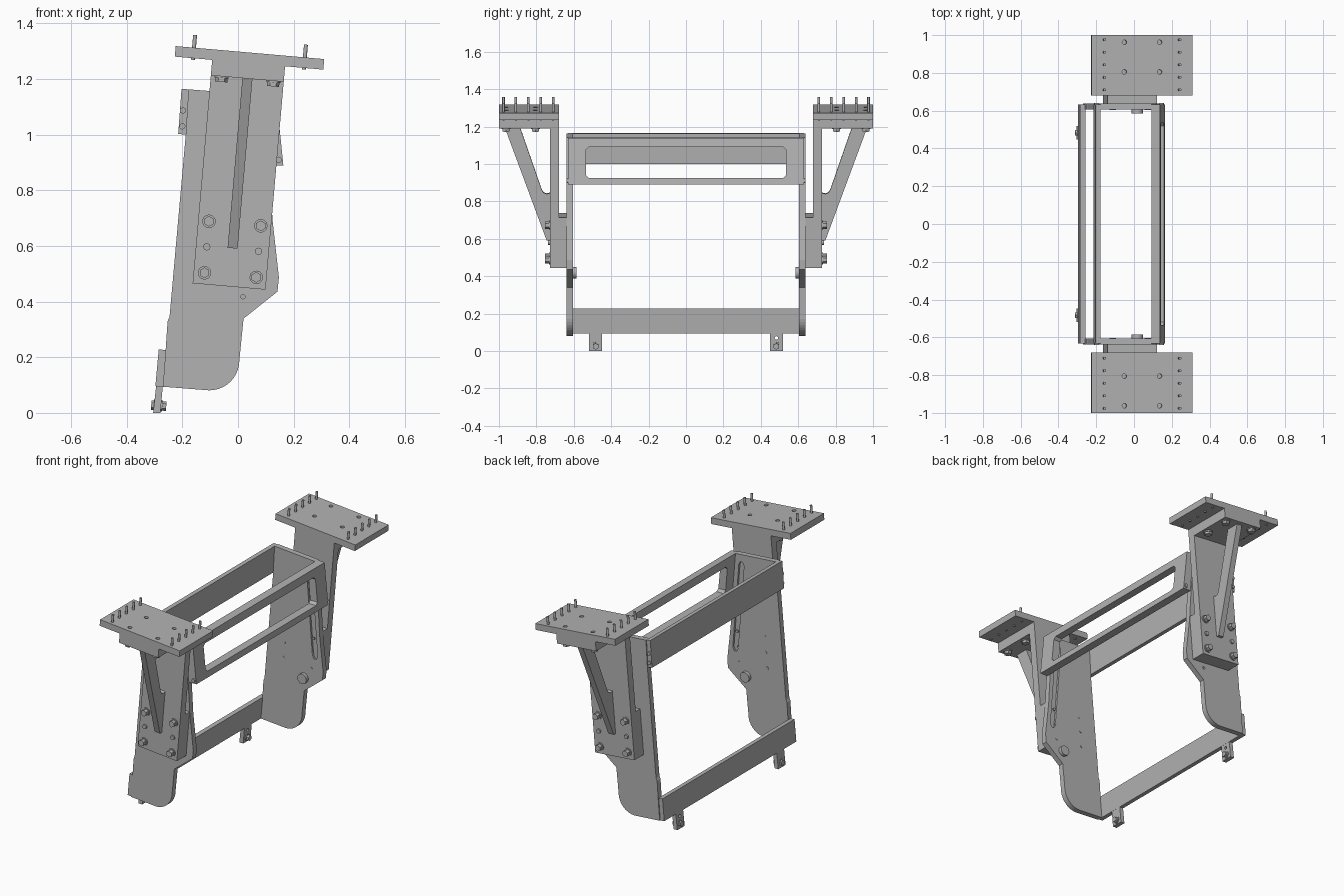
import bpy, bmesh, math
from mathutils import Vector, Matrix

cube = bpy.data.objects.get("Cube")
if cube:
    bpy.data.objects.remove(cube, do_unlink=True)

GREY = (0.45, 0.45, 0.45, 1)
metal = bpy.data.materials.new("grey_metal")
metal.use_nodes = True
metal.diffuse_color = GREY
bsdf = next(n for n in metal.node_tree.nodes if n.type == "BSDF_PRINCIPLED")
bsdf.inputs["Base Color"].default_value = GREY

LEAN = Matrix.Rotation(math.radians(5), 4, "Y")  # whole stand leans toward +x


def leaned(u, w, y=0):
    return LEAN @ Vector((u, y, w))


def finish(bm, name):
    bmesh.ops.recalc_face_normals(bm, faces=bm.faces[:])
    mesh = bpy.data.meshes.new(name)
    bm.to_mesh(mesh)
    bm.free()
    mesh.materials.append(metal)
    obj = bpy.data.objects.new(name, mesh)
    bpy.context.collection.objects.link(obj)
    return obj


def extrude(name, points, step):
    """Closed outline swept along a vector."""
    bm = bmesh.new()
    face = bm.faces.new([bm.verts.new(p) for p in points])
    new = bmesh.ops.extrude_face_region(bm, geom=[face])["geom"]
    verts = [v for v in new if isinstance(v, bmesh.types.BMVert)]
    bmesh.ops.translate(bm, verts=verts, vec=step)
    return finish(bm, name)


def profile(name, xz, y0, y1):
    return extrude(name, [(x, y0, z) for x, z in xz], (0, y1 - y0, 0))


def block(name, u0, u1, w0, w1, y0, y1):
    corners = [leaned(u, w) for u, w in ((u0, w0), (u1, w0), (u1, w1), (u0, w1))]
    return profile(name, [(p.x, p.z) for p in corners], y0, y1)


def rod(name, a, b, r, sides=16):
    a, b = Vector(a), Vector(b)
    bm = bmesh.new()
    bmesh.ops.create_cone(bm, cap_ends=True, segments=sides, radius1=r, radius2=r,
                          depth=(b - a).length)
    turn = (b - a).to_track_quat("Z", "Y").to_matrix().to_4x4()
    bm.transform(Matrix.Translation((a + b) / 2) @ turn)
    obj = finish(bm, name)
    if sides > 6:
        bpy.ops.object.select_all(action="DESELECT")
        obj.select_set(True)
        bpy.context.view_layer.objects.active = obj
        bpy.ops.object.shade_smooth_by_angle(angle=math.radians(40))
    return obj


def cut(target, *cutters):
    bpy.context.view_layer.objects.active = target
    for c in cutters:
        mod = target.modifiers.new("cut", "BOOLEAN")
        mod.operation, mod.solver, mod.object = "DIFFERENCE", "EXACT", c
        bpy.ops.object.modifier_apply(modifier=mod.name)
        bpy.data.objects.remove(c, do_unlink=True)


# Cross members joining the two end plates
profile("rear_panel", [(-.203, 1.165), (-.178, 1.163), (-.188, 1.0), (-.215, 1.003)],
        -.632, .632)
profile("lower_bar", [(-.285, .228), (-.258, .226), (-.27, .094), (-.297, .096)],
        -.632, .632)
window = profile("window_frame", [(.092, 1.142), (.138, 1.138), (.163, .889), (.113, .89)],
                 -.632, .632)
opening = [(-.535, .94), (-.52, .925), (.52, .925), (.535, .94),
           (.535, 1.075), (.52, 1.09), (-.52, 1.09), (-.535, 1.075)]
cut(window, extrude("opening", [(0, y, z) for y, z in opening], (.3, 0, 0)))

# End plate outline: straight sides, rounded lower corner
arc = [(-.103 + .108 * math.sin(t), .189 - .108 * math.cos(t))
       for t in (math.radians(9 * i) for i in range(11))]
PLATE = ([(-.178, 1.163), (-.188, .998), (-.246, .346), (-.253, .33), (-.26, .228),
          (-.27, .094)] + arc +
         [(.02, .339), (.142, .436), (.147, .487), (.124, .695), (.113, .889), (.092, 1.142)])

# Gusset outline in y and w: a sloping strut that meets the hanger at its foot
GUSSET = [(.72, .588), (.745, .588), (.972, 1.203), (.89, 1.203), (.773, .865),
          (.762, .845), (.745, .838), (.72, .845)]
BOLT_U = (-.164, .023)

for s, side in ((-1, "front"), (1, "back")):
    # End plate with a long shallow groove and a through hole
    plate = profile(side + "_end_plate", PLATE, s * .605, s * .638)
    groove = profile("groove", [(.035, 1.08), (.045, 1.1), (.06, 1.1), (.07, 1.08),
                                (.11, .57), (.1, .55), (.085, .55), (.075, .57)],
                     s * .59, s * .617)
    cut(plate, groove)
    boss = rod(side + "_boss", (.018, s * .61, .418), (.018, s * .585, .418), .03, 24)
    cut(plate, rod("hole", (.018, s * .625, .418), (.018, s * .66, .418), .008))

    # Hanger, its spacer pad and the gusset
    block(side + "_spacer_pad", -.203, .06, .45, .722, s * .636, s * .682)
    block(side + "_hanger", -.203, .06, .45, 1.203, s * .68, s * .727)
    extrude(side + "_gusset", [leaned(-.089, w, s * y) for y, w in GUSSET],
            leaned(.036, 0))

    # Mounting head
    block(side + "_head_block", -.203, .06, 1.2, 1.258, s * .68, s * 1.0)
    top = block(side + "_top_plate", -.338, .198, 1.256, 1.294, s * .68, s * 1.0)
    for u in BOLT_U:
        for y in (.805, .962):
            cut(top, rod("hole", leaned(u, 1.27, s * y), leaned(u, 1.31, s * y), .012))
            rod(side + "_head_bolt", leaned(u, 1.18, s * y), leaned(u, 1.203, s * y), .022, 6)
            rod(side + "_head_washer", leaned(u, 1.194, s * y), leaned(u, 1.202, s * y), .025)
    for u in (-.272, .128):
        for i in range(5):
            y = s * (.71 + .0665 * i)
            rod(side + "_pin", leaned(u, 1.25, y), leaned(u, 1.34, y), .007, 12)

    # Hanger bolts, dowels and their ends on the inner face
    for u in BOLT_U:
        for w in (.491, .677):
            rod(side + "_washer", leaned(u, w, s * .725), leaned(u, w, s * .733), .024, 20)
            rod(side + "_bolt", leaned(u, w, s * .725), leaned(u, w, s * .755), .019, 6)
            rod(side + "_bolt_end", leaned(u, w, s * .61), leaned(u, w, s * .603), .009, 12)
        rod(side + "_dowel", leaned(u, .585, s * .72), leaned(u, .585, s * .737), .013)
        rod(side + "_dowel_end", leaned(u, .585, s * .61), leaned(u, .585, s * .603), .007, 12)

    # End screws of the rear panel and the window frame
    for x, z in ((-.198, 1.087), (-.2, 1.03), (.147, .91)):
        rod(side + "_end_screw", (x, s * .625, z), (x, s * .64, z), .011, 12)

    # Foot tab with clamp bolt
    tab = profile(side + "_foot_tab", [(-.305, 0), (-.279, 0), (-.27, .1), (-.294, .1)],
                  s * .448, s * .518)
    cut(tab, rod("hole", (-.35, s * .483, .07), (-.2, s * .483, .07), .009))
    rod(side + "_foot_bolt", (-.312, s * .483, .028), (-.258, s * .483, .024), .017, 6)
    rod(side + "_foot_washer", (-.303, s * .483, .028), (-.272, s * .483, .026), .021)
